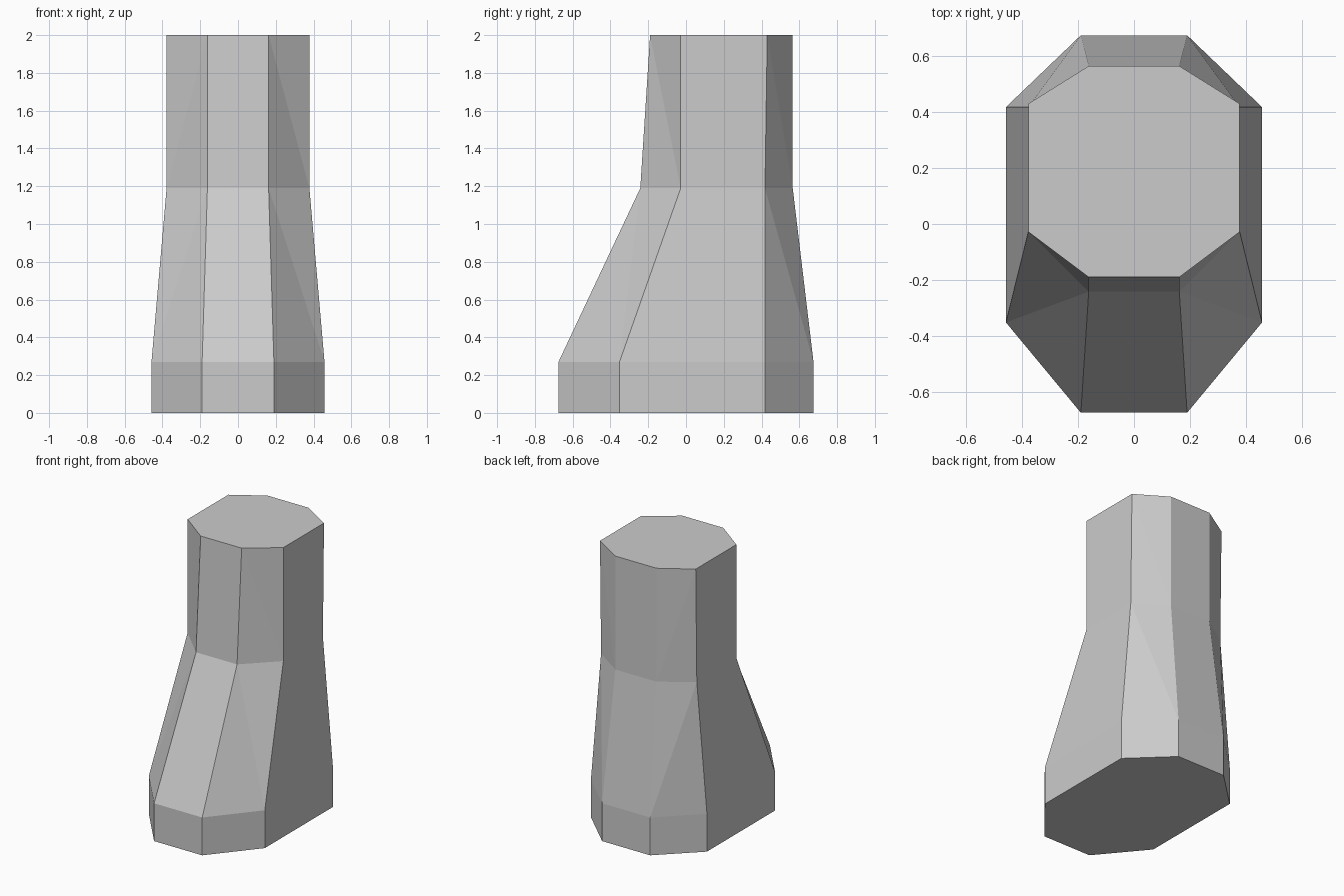
import bpy, bmesh

if "Cube" in bpy.data.objects:
    bpy.data.objects.remove(bpy.data.objects["Cube"])

# Octagonal rings: z, inner half-width, outer half-width, y front, front corner, back corner, back
LEVELS = [
    (0.00, 0.19, 0.458, -0.675, -0.352, 0.418, 0.675),
    (0.27, 0.19, 0.458, -0.675, -0.352, 0.418, 0.675),
    (1.19, 0.162, 0.378, -0.242, -0.028, 0.418, 0.565),
    (2.00, 0.162, 0.378, -0.19, -0.028, 0.43, 0.565),
]


def ring(bm, z, xi, xo, yf, yfc, ybc, yb):
    right = [(xi, yf), (xo, yfc), (xo, ybc), (xi, yb)]
    left = [(-x, y) for x, y in reversed(right)]
    return [bm.verts.new((x, y, z)) for x, y in right + left]


bm = bmesh.new()
rings = [ring(bm, *level) for level in LEVELS]

# Side walls; slanted corner panels are split along the visible folds
for lo, hi in zip(rings, rings[1:]):
    for i in range(8):
        j = (i + 1) % 8
        a, b, c, d = lo[i], lo[j], hi[j], hi[i]
        if i in (0, 2):
            bm.faces.new((a, b, d))
            bm.faces.new((b, c, d))
        elif i in (4, 6):
            bm.faces.new((a, b, c))
            bm.faces.new((a, c, d))
        else:
            bm.faces.new((a, b, c, d))

# Sole and top cap
bm.faces.new(rings[0][::-1])
bm.faces.new(rings[-1])
bmesh.ops.recalc_face_normals(bm, faces=bm.faces[:])

mesh = bpy.data.meshes.new("boot")
bm.to_mesh(mesh)
bm.free()
bpy.context.collection.objects.link(bpy.data.objects.new("boot", mesh))
